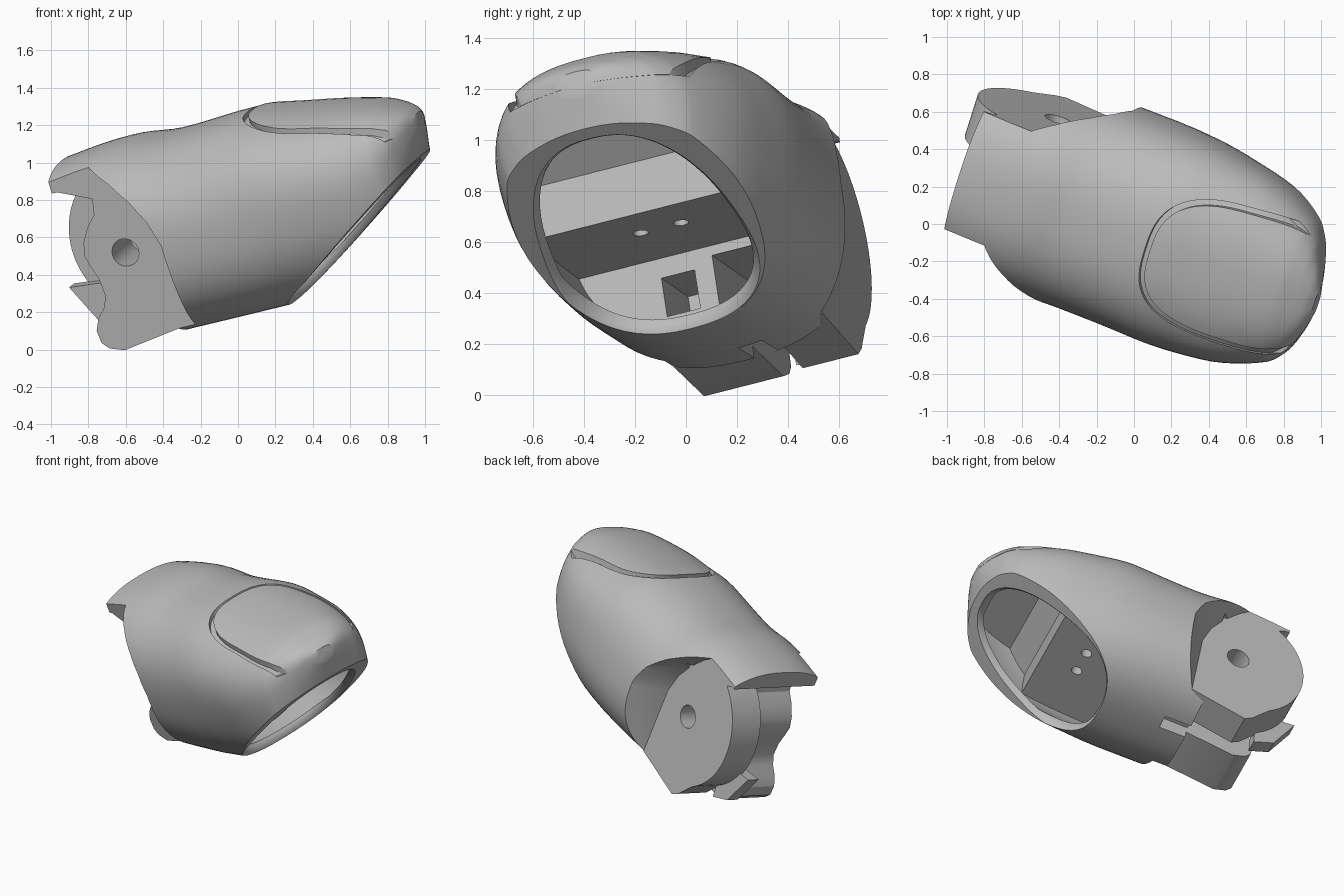
import bpy, bmesh, math
from mathutils import Matrix, Vector

cube = bpy.data.objects.get("Cube")
if cube:
    bpy.data.objects.remove(cube)

grey = bpy.data.materials.new("plain_grey")
grey.use_nodes = True
grey.diffuse_color = (0.5, 0.5, 0.5, 1)
grey.node_tree.nodes["Principled BSDF"].inputs["Base Color"].default_value = (0.5, 0.5, 0.5, 1)


# Helpers: local axes are a (along the finger), b (sideways), c (up)
def loft(name, rings):
    bm = bmesh.new()
    loops = [[bm.verts.new(p) for p in ring] for ring in rings]
    n = len(loops[0])
    for r0, r1 in zip(loops, loops[1:]):
        for i in range(n):
            j = (i + 1) % n
            bm.faces.new((r0[i], r0[j], r1[j], r1[i]))
    bm.faces.new(loops[0])
    bm.faces.new(loops[-1])
    bmesh.ops.recalc_face_normals(bm, faces=bm.faces)
    mesh = bpy.data.meshes.new(name)
    bm.to_mesh(mesh)
    bm.free()
    mesh.materials.append(grey)
    ob = bpy.data.objects.new(name, mesh)
    bpy.context.collection.objects.link(ob)
    return ob


def side_prism(name, profile, b0, b1, shift=0):
    return loft(name, [[(a, b0, c) for a, c in profile],
                       [(a + shift, b1, c) for a, c in profile]])


def box(name, a, b, c):
    return side_prism(name, [(a[0], c[0]), (a[1], c[0]), (a[1], c[1]), (a[0], c[1])], *b)


def oval(rx, ry, power, n=72, egg=0):
    pts = []
    for i in range(n):
        t = 2 * math.pi * i / n
        x, y = [math.copysign(abs(f) ** (2 / power), f) for f in (math.cos(t), math.sin(t))]
        pts.append((rx * x, ry * y * (1 - egg * x)))
    return pts


def combine(ob, tool, op="DIFFERENCE"):
    mod = ob.modifiers.new("combine", "BOOLEAN")
    mod.operation, mod.solver, mod.object = op, "EXACT", tool
    bpy.context.view_layer.objects.active = ob
    bpy.ops.object.modifier_apply(modifier=mod.name)
    bpy.data.objects.remove(tool)
    return ob


# Finger hull: station, underside, top, right side, left side
STATIONS = [(-.85, -.45, .595, -.53, .59), (-.62, -.45, .615, -.54, .6), (-.43, -.45, .615, -.54, .605),
            (-.2, -.455, .585, -.54, .605), (.27, -.465, .592, -.54, .6), (.5, -.465, .553, -.525, .57),
            (.76, -.45, .505, -.48, .51), (.98, -.3, .455, -.39, .41), (1.06, -.1, .42, -.31, .33),
            (1.1, .04, .4, -.24, .26), (1.14, .17, .375, -.15, .18), (1.17, .26, .345, -.05, .1)]


def hull(name, inset=0):
    rows = [Vector(s) for s in STATIONS]
    rings = []
    for i in range(len(rows) - 1):
        p0, p1, p2 = rows[max(i - 1, 0)], rows[i], rows[i + 1]
        p3 = rows[min(i + 2, len(rows) - 1)]
        t1 = (p2 - p0) * ((p2[0] - p1[0]) / (p2[0] - p0[0]))
        t2 = (p3 - p1) * ((p2[0] - p1[0]) / (p3[0] - p1[0]))
        for k in range(4 if i < len(rows) - 2 else 5):
            t = k / 4
            s = (p1 * (2*t**3 - 3*t*t + 1) + t1 * (t**3 - 2*t*t + t)
                 + p2 * (3*t*t - 2*t**3) + t2 * (t**3 - t*t))
            half, rise = [max(d / 2 - inset, .02) for d in (s[4] - s[3], s[2] - s[1])]
            # sections grow wider towards the top near the fingertip
            lean = .14 * min(max((s[0] - .1) / .6, 0), 1)
            rings.append([(s[0], (s[3] + s[4]) / 2 + y, (s[1] + s[2]) / 2 + z)
                          for z, y in oval(rise, half, 2.4, egg=-lean)])
    return loft(name, rings)


body = hull("finger_body")

# Slanted pad opening across the underside of the tip
slant = math.radians(31.9)
ca, sa = math.cos(slant), math.sin(slant)


def on_pad(s, b, d):
    return (.63 + s * ca - d * sa, b, -.183 + s * sa + d * ca)


combine(body, loft("pad_cut", [[on_pad(s, b, d) for s, d in
        ((-1, 0), (1, 0), (1, -.9), (-1, -.9))] for b in (-1, 1)]))

# Stepped hollow inside, following the hull, then the rounded mouth
hollow = combine(hull("hollow", .06), side_prism("hollow_limit", [
    (0, -.41), (0, -.09), (.6, -.09), (.6, .12), (.74, .25),
    (1.03, .25), (1.03, .11), (.17, -.42)], -.8, .8), "INTERSECT")
combine(body, hollow)
mouth = [(-.06, .545, .42), (0, .53, .405), (.015, .515, .39), (.04, .505, .38), (.08, .5, .375)]
combine(body, loft("mouth", [[on_pad(s, b + .012, d) for s, b in oval(l, w, 2.4, egg=.15)]
                             for d, l, w in mouth]))

# Screw holes in the hollow's ceiling, and passages through its rear wall
for b in (-.07, .1):
    combine(body, loft("screw_hole", [[(.36 + x, b + y, c) for x, y in oval(.035, .03, 2, 24)]
                                      for c in (-.2, .1)]))
for b0, b1, top in ((-.13, .01, -.17), (.09, .27, -.13)):
    combine(body, box("passage", (-.6, .1), (b0, b1), (-.33, top)))

# Flat sides and open space under the hood at the hinge end
FRONT, BACK = -.265, .405
step = [(-.3, -.7), (-.3, .1), (-.34, .24), (-.41, .36), (-.5, .47), (-.6, .56),
        (-.75, .75), (-1.3, .75), (-1.3, -.7)]
combine(body, side_prism("front_side_cut", step, FRONT, -.9, .12))
combine(body, side_prism("back_side_cut", step, BACK, .95, .35))
combine(body, side_prism("under_hood", [(-1.2, .48), (-.82, .48), (-.65, .4), (-.4, .38),
                                        (-.4, -.7), (-1.2, -.7)], -.9, .95))
combine(body, box("slot_end", (-.6, -.22), (.07, .17), (-.7, -.36)))

# Hinge plates: a rounded one at the back, a wavy one at the front
PIVOT_A, PIVOT_C = -.555, .07
arc = [(PIVOT_A + .45 * math.cos(t), PIVOT_C + .45 * math.sin(t))
       for t in [math.radians(105 + 4 * i) for i in range(33)]]
back_plate = side_prism("back_hinge_plate", arc + [(-.73, -.41), (-.68, -.445), (-.3, -.37), (-.3, .42)],
                        .17, BACK)
front_plate = side_prism("front_hinge_plate", [
    (-.6, .5), (-.64, .4), (-.66, .31), (-.72, .25), (-.765, .18), (-.785, .11), (-.768, .04),
    (-.745, -.04), (-.74, -.13), (-.77, -.19), (-.82, -.24), (-.85, -.3), (-.845, -.37),
    (-.81, -.41), (-.73, -.44), (-.3, -.39), (-.3, .42)], FRONT, .07)
tooth = side_prism("stop_tooth", [(-1.06, -.09), (-.8, -.12), (-.82, -.38), (-.95, -.32)], .1, .19)
for plate in (back_plate, front_plate):
    combine(plate, loft("pivot_hole", [[(PIVOT_A + x, b, PIVOT_C + z)
            for x, z in oval(.075, .075, 2, 48)] for b in (-.5, .6)]))


# Nail set into a shallow groove on top, open at the fingertip
def nail_prism(grow):
    return loft("nail_outline", [[(.74 + x, .04 + y, c) for x, y in
                oval(.46 + grow, .35 + grow, 2.9, egg=-.02)] for c in (.29, .9)])


groove = combine(nail_prism(.03), hull("groove_floor", .025))
combine(body, groove)
nail = combine(hull("nail", -.004), nail_prism(0), "INTERSECT")
combine(nail, hull("nail_underside", .045))

# Tilt everything into its resting pose
parts = [body, back_plate, front_plate, tooth, nail]
u = Vector((.906, -.348, .242)).normalized()
v = Vector((.292, .927, .235))
v = (v - u * v.dot(u)).normalized()
pose = Matrix.Translation((0, 0, .65)) @ Matrix((u, v, u.cross(v))).transposed().to_4x4()
for ob in parts:
    ob.data.transform(pose)

# Smooth shading with crisp edges
bpy.ops.object.select_all(action="DESELECT")
for ob in parts:
    ob.select_set(True)
bpy.context.view_layer.objects.active = body
bpy.ops.object.shade_smooth_by_angle(angle=math.radians(30))
